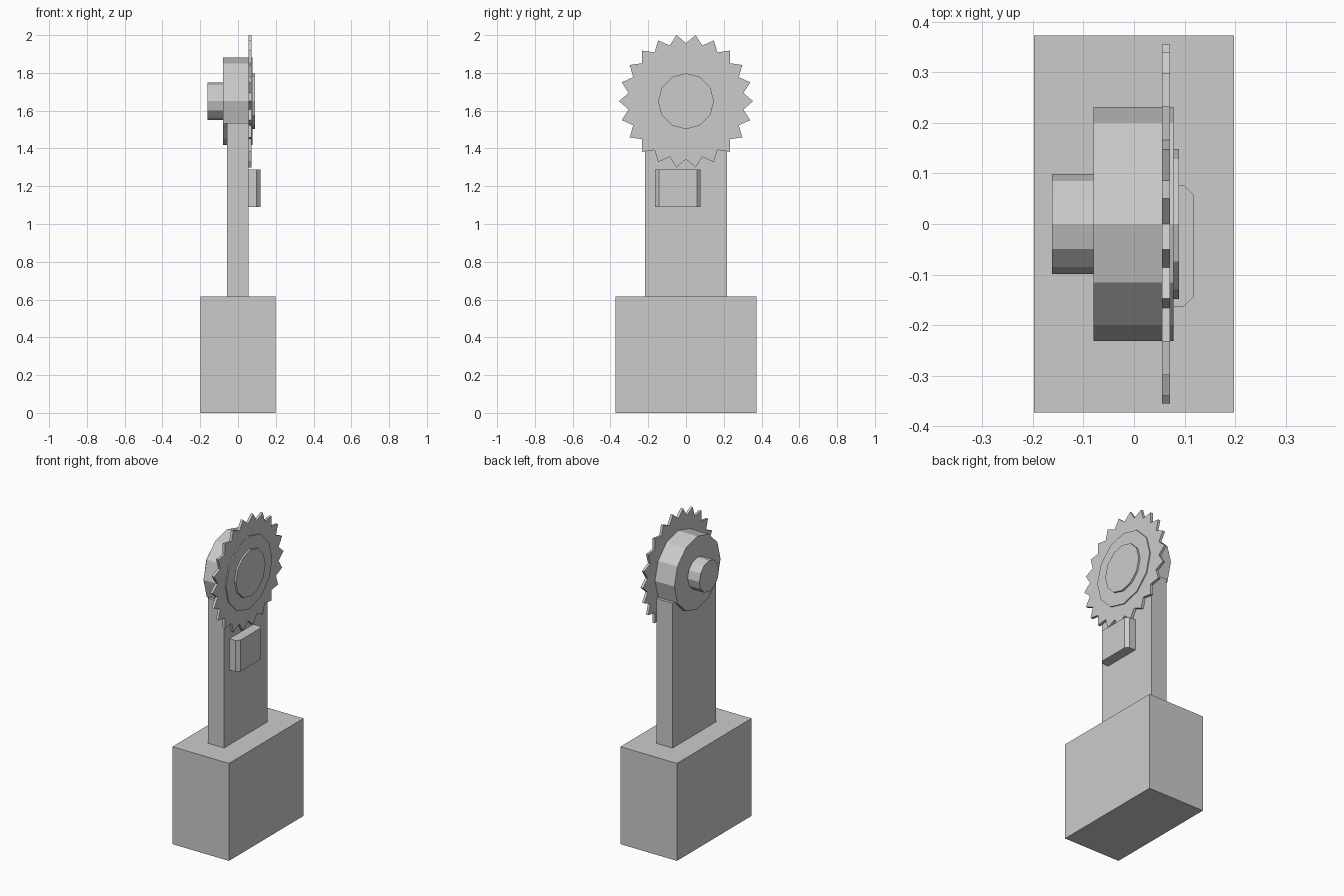
import bpy, math

if "Cube" in bpy.data.objects:
    bpy.data.objects.remove(bpy.data.objects["Cube"])

grey = bpy.data.materials.new("plain_grey")
grey.diffuse_color = (0.6, 0.6, 0.6, 1)
grey.use_nodes = True
grey.node_tree.nodes["Principled BSDF"].inputs["Base Color"].default_value = grey.diffuse_color

AXLE_Z = 1.65


def prism(name, profile, lo, hi, place):
    """Extrude a closed 2D profile from lo to hi; place maps (u, v, w) to xyz."""
    n = len(profile)
    verts = [place(u, v, w) for w in (lo, hi) for u, v in profile]
    faces = [tuple(reversed(range(n))), tuple(range(n, 2 * n))]
    faces += [(i, (i + 1) % n, n + (i + 1) % n, n + i) for i in range(n)]
    mesh = bpy.data.meshes.new(name)
    mesh.from_pydata(verts, [], faces)
    mesh.materials.append(grey)
    obj = bpy.data.objects.new(name, mesh)
    bpy.context.collection.objects.link(obj)
    return obj


def upright(u, v, w):
    return (u, v, w)


def along_axle(u, v, w):
    return (w, u, AXLE_Z + v)


def box(name, x0, x1, y, z0, z1):
    return prism(name, [(x0, -y), (x1, -y), (x1, y), (x0, y)], z0, z1, upright)


def ring(radii, count):
    """Points round a circle, cycling through the given radii."""
    return [(radii[i % len(radii)] * math.cos(math.tau * i / count),
             radii[i % len(radii)] * math.sin(math.tau * i / count))
            for i in range(count)]


# Base block and flat upright post
box("base", -0.198, 0.198, 0.373, 0, 0.617)
box("post", -0.058, 0.055, 0.218, 0.617, 1.534)

# Twelve-sided head, rear knob and front hub on the axle
prism("head", ring([0.231], 12), -0.08, 0.078, along_axle)
prism("rear_knob", ring([0.0985], 12), -0.162, -0.08, along_axle)
prism("hub", ring([0.148], 12), 0.078, 0.089, along_axle)

# Toothed wheel with 22 teeth
prism("toothed_wheel", ring([0.3545, 0.307], 44), 0.055, 0.071, along_axle)

# Small box with chamfered upright edges, mounted under the wheel
prism("side_box", [(0.055, -0.164), (0.098, -0.164), (0.118, -0.143),
                   (0.118, 0.057), (0.098, 0.077), (0.055, 0.077)],
      1.09, 1.288, upright)
